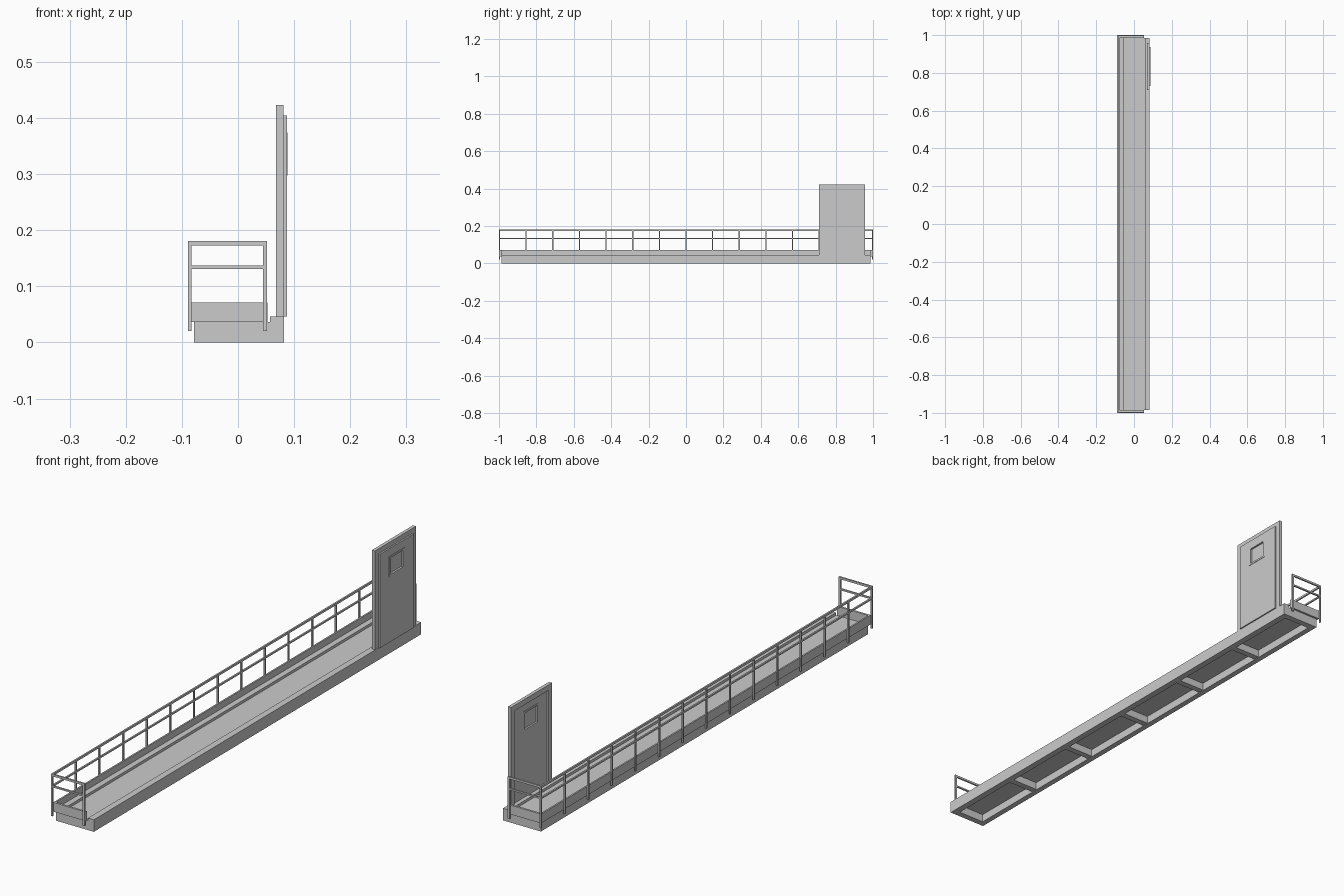
import bpy, bmesh

if "Cube" in bpy.data.objects:
    bpy.data.objects.remove(bpy.data.objects["Cube"])


def boxes(name, items):
    """One mesh object made of axis-aligned boxes (x0, x1, y0, y1, z0, z1)."""
    bm = bmesh.new()
    for x0, x1, y0, y1, z0, z1 in items:
        vs = bmesh.ops.create_cube(bm, size=1)["verts"]
        bmesh.ops.scale(bm, vec=(x1 - x0, y1 - y0, z1 - z0), verts=vs)
        bmesh.ops.translate(bm, vec=((x0 + x1) / 2, (y0 + y1) / 2, (z0 + z1) / 2), verts=vs)
    me = bpy.data.meshes.new(name)
    bm.to_mesh(me)
    bm.free()
    ob = bpy.data.objects.new(name, me)
    bpy.context.collection.objects.link(ob)
    return ob


def ring(x0, x1, outer, inner):
    """Four boxes around a rectangular hole; outer and inner are (y0, y1, z0, z1)."""
    a, b, c, d = outer
    e, f, g, h = inner
    parts = [(x0, x1, a, e, c, d), (x0, x1, f, b, c, d), (x0, x1, e, f, h, d)]
    if g > c:
        parts.append((x0, x1, e, f, c, g))
    return parts


# Base: side beams, lower end beams, cross ribs and sunken deck
L, R, END = -0.078, 0.082, 0.986
IL, IR = -0.056, 0.057
boxes("side_beams", [(L, IL, -END, END, 0, 0.046), (IR, R, -END, END, 0, 0.046)])
boxes("end_beams", [(IL, IR, s * END - 0.012 - s * 0.012, s * END + 0.012 - s * 0.012, 0, 0.036)
                    for s in (-1, 1)])
pitch = 2 * END / 6
boxes("cross_ribs", [(IL, IR, -END + k * pitch - 0.012, -END + k * pitch + 0.012, 0.002, 0.032)
                     for k in range(1, 6)])
boxes("deck_plate", [(IL, IR, -END + 0.024, END - 0.024, 0.031, 0.036)])

# Toe boards along the back edge and both ends
toe = [(-0.084, L, -0.994, 0.994, 0.036, 0.071)]
toe += [(L, 0.053, min(s * 0.986, s * 0.994), max(s * 0.986, s * 0.994), 0.036, 0.071)
        for s in (-1, 1)]
boxes("toe_boards", toe)

# Railing: evenly spaced posts on the long side, one extra post at each end
W = 0.006
posts = []
for k in range(15):
    y = -0.997 + k * 1.994 / 14
    posts.append((-0.089, -0.083, y - W / 2, y + W / 2, 0.02, 0.174))
for s in (-1, 1):
    posts.append((0.045, 0.052, s * 0.997 - W / 2, s * 0.997 + W / 2, 0.02, 0.174))
boxes("railing_posts", posts)

for name, z0, z1 in (("top_rail", 0.173, 0.181), ("middle_rail", 0.131, 0.137)):
    rails = [(-0.089, -0.083, -1.0, 1.0, z0, z1)]
    rails += [(-0.083, 0.052, s * 0.997 - 0.003, s * 0.997 + 0.003, z0, z1) for s in (-1, 1)]
    boxes(name, rails)

# Door: frame, leaf with window opening, window trim and pane
boxes("door_frame", ring(0.068, 0.081, (0.71, 0.957, 0.046, 0.423), (0.732, 0.935, 0.046, 0.402)))
window = (0.793, 0.869, 0.304, 0.367)
boxes("door_leaf", ring(0.073, 0.087, (0.730, 0.937, 0.046, 0.404), window))
trim = (0.786, 0.876, 0.297, 0.374)
boxes("window_trim", ring(0.0715, 0.0885, trim, window))
boxes("window_pane", [(0.078, 0.081) + window])
